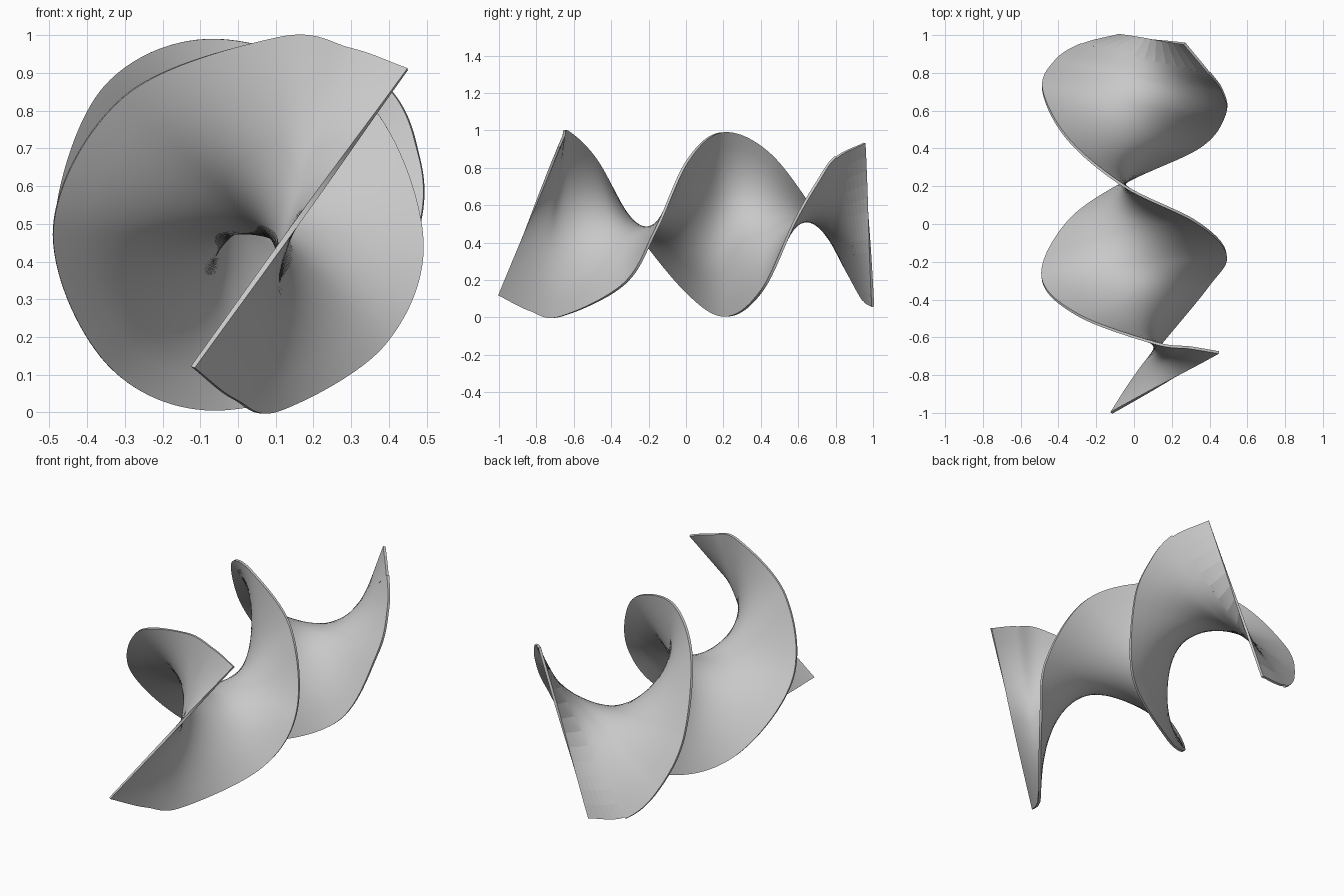
import bpy, bmesh
from mathutils import Vector

if "Cube" in bpy.data.objects:
    bpy.data.objects.remove(bpy.data.objects["Cube"])

grey = bpy.data.materials.new("plain_grey")
grey.use_nodes = True
grey.diffuse_color = (0.58, 0.58, 0.58, 1)
grey.node_tree.nodes["Principled BSDF"].inputs["Base Color"].default_value = (0.58, 0.58, 0.58, 1)

# Guide points of the two helical rims, paired across the ribbon
RIM_A = [(-.12, -1, .12), (-.01, -.83, .035), (.11, -.67, .005), (.39, -.33, .18),
         (.49, -.16, .47), (.33, .01, .84), (-.05, .2, .99), (-.35, .45, .87),
         (-.485, .71, .52), (-.42, .86, .25), (-.28, .95, .09), (-.08, 1, .05)]
RIM_B = [(.45, -.68, .91), (.3, -.655, .965), (.11, -.63, .995), (-.3, -.48, .84),
         (-.49, -.28, .49), (-.35, .01, .13), (-.05, .22, .005), (.35, .41, .15),
         (.485, .58, .51), (.47, .7, .72), (.4, .8, .86), (.27, .955, .94)]
LAST = len(RIM_A) - 1


def on_rim(points, t):
    """Smooth curve through the guide points."""
    p = [Vector(q) for q in points]
    p = [2 * p[0] - p[1]] + p + [2 * p[-1] - p[-2]]
    i = min(int(t), LAST - 1)
    u = t - i
    a, b, c, d = p[i:i + 4]
    return 0.5 * (2 * b + (c - a) * u + (2 * a - 5 * b + 4 * c - d) * u ** 2
                  + (3 * b - a - 3 * c + d) * u ** 3)


def ribbon(name, start, end, steps, inset, smooth, across=12):
    """Ruled sheet between the rims, given a thin even thickness."""
    bm = bmesh.new()
    rows = []
    for s in range(steps + 1):
        t = start + (end - start) * s / steps
        a, b = on_rim(RIM_A, t), on_rim(RIM_B, t)
        rows.append([bm.verts.new(a.lerp(b, inset + (1 - 2 * inset) * k / across))
                     for k in range(across + 1)])
    for r, q in zip(rows, rows[1:]):
        for k in range(across):
            bm.faces.new((r[k], r[k + 1], q[k + 1], q[k]))
    mesh = bpy.data.meshes.new(name)
    bm.to_mesh(mesh)
    bm.free()
    mesh.materials.append(grey)
    obj = bpy.data.objects.new(name, mesh)
    bpy.context.collection.objects.link(obj)
    # Thickness, applied so the rim edges can be kept sharp
    solid = obj.modifiers.new("thickness", 'SOLIDIFY')
    solid.thickness = 0.014
    solid.offset = 0
    bpy.ops.object.select_all(action='DESELECT')
    bpy.context.view_layer.objects.active = obj
    obj.select_set(True)
    bpy.ops.object.modifier_apply(modifier=solid.name)
    if smooth:
        bpy.ops.object.shade_smooth_by_angle(angle=0.6)
    return obj


# Main twisted sheet, then the faceted fan at its back end
ribbon("twisted_ribbon", 0, LAST - 1, 160, 0, True)
ribbon("end_fan", LAST - 1, LAST, 6, 0.008, False)
